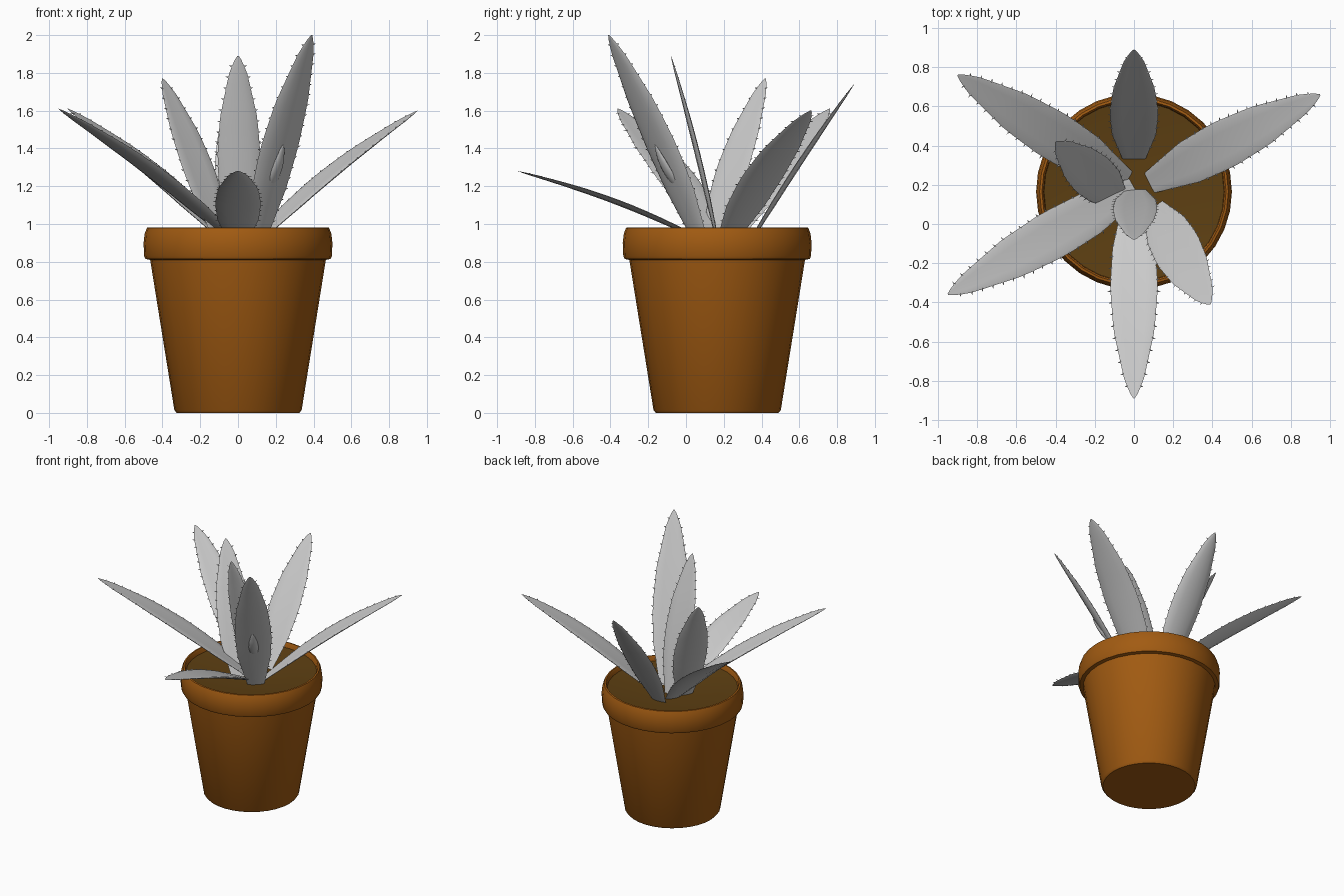
import bpy, bmesh, math
from mathutils import Vector

cube = bpy.data.objects.get("Cube")
if cube:
    bpy.data.objects.remove(cube)


def material(name, rgb):
    m = bpy.data.materials.new(name)
    m.use_nodes = True
    m.diffuse_color = (*rgb, 1)
    m.node_tree.nodes["Principled BSDF"].inputs["Base Color"].default_value = (*rgb, 1)
    return m


terracotta = material("terracotta", (0.36, 0.105, 0.006))
soil_brown = material("soil_brown", (0.11, 0.05, 0.006))
leaf_grey = material("leaf_grey", (0.6, 0.6, 0.6))


def finish(bm, name, mat, angle=40):
    bmesh.ops.recalc_face_normals(bm, faces=bm.faces)
    mesh = bpy.data.meshes.new(name)
    bm.to_mesh(mesh)
    bm.free()
    mesh.materials.append(mat)
    ob = bpy.data.objects.new(name, mesh)
    bpy.context.collection.objects.link(ob)
    bpy.ops.object.select_all(action="DESELECT")
    bpy.context.view_layer.objects.active = ob
    ob.select_set(True)
    bpy.ops.object.shade_smooth_by_angle(angle=math.radians(angle))
    return ob


def lathe(name, profile, mat, centre_y, sides=32):
    """Revolve (radius, height) points around the vertical pot axis."""
    bm = bmesh.new()
    verts = [bm.verts.new((r, centre_y, z)) for r, z in profile]
    edges = [bm.edges.new(pair) for pair in zip(verts, verts[1:])]
    bmesh.ops.spin(bm, geom=verts + edges, cent=(0, centre_y, 0), axis=(0, 0, 1),
                   angle=math.tau, steps=sides)
    bmesh.ops.remove_doubles(bm, verts=bm.verts, dist=0.0005)
    return finish(bm, name, mat)


# Pot with thick rounded rim, and sunken soil
POT_Y = 0.165
lathe("pot", [(0, 0), (0.325, 0), (0.337, 0.015), (0.465, 0.81), (0.49, 0.815),
              (0.497, 0.83), (0.5, 0.9), (0.494, 0.95), (0.482, 0.98), (0.47, 0.982),
              (0.462, 0.97), (0.455, 0.9), (0, 0.87)], terracotta, POT_Y)
lathe("soil", [(0.462, 0.945), (0, 0.885)], soil_brown, POT_Y)

OUTLINE = [(0, 0.45), (0.25, 0.9), (0.45, 1), (0.67, 0.86), (0.9, 0.43), (0.97, 0.2), (1, 0.03)]


def outline(t):
    for (a, u), (b, v) in zip(OUTLINE, OUTLINE[1:]):
        if t <= b:
            return u + (v - u) * (t - a) / (b - a)
    return OUTLINE[-1][1]


def leaf(name, base, tip, half, azimuth=None, droop=0.03, thick=0.014, teeth=True):
    """Lens-section blade along a slightly arched axis, with tiny edge teeth."""
    base, tip = Vector(base), Vector(tip)
    axis = tip - base
    az = math.atan2(axis.y, axis.x) if azimuth is None else math.radians(azimuth)
    side = Vector((-math.sin(az), math.cos(az), 0))
    side = (side - axis * side.dot(axis) / axis.length_squared).normalized()
    up = axis.cross(side).normalized()
    steps, ring = 16, 12

    def point(t, across, lift):
        centre = base + axis * t + up * droop * math.sin(math.pi * t)
        w = half * outline(t)
        return centre + side * across * w + up * (lift * thick * outline(t) + 0.1 * w * across ** 2)

    bm = bmesh.new()
    rings = []
    for i in range(steps + 1):
        t = 1 - (1 - i / steps) ** 1.4
        rings.append([bm.verts.new(point(t, math.cos(k * math.tau / ring),
                                         math.sin(k * math.tau / ring))) for k in range(ring)])
    for a, b in zip(rings, rings[1:]):
        for k in range(ring):
            n = (k + 1) % ring
            bm.faces.new((a[k], a[n], b[n], b[k]))
    bm.faces.new(rings[0])
    bm.faces.new(rings[-1])

    # Teeth along both edges
    if teeth:
        along = axis.normalized()
        count = int(axis.length / 0.06)
        for s in (-1, 1):
            for i in range(2, count):
                p = point(i / count, s, 0) - side * s * 0.004
                root = [bm.verts.new(p + d) for d in (along * 0.006, up * 0.004, along * -0.006)]
                end = bm.verts.new(p + side * s * 0.018 + along * 0.006)
                for j in range(3):
                    bm.faces.new((root[j], root[(j + 1) % 3], end))
                bm.faces.new(root)
    return finish(bm, name, leaf_grey, 60)


# Outer leaves
leaf("back_leaf", (0, 0.33, 0.89), (0, 0.89, 1.74), 0.125, droop=0.01)
leaf("front_leaf", (0, 0.12, 0.9), (0, -0.89, 1.28), 0.122)
leaf("back_left_leaf", (0.08, 0.21, 0.89), (0.95, 0.66, 1.6), 0.125)
leaf("back_right_leaf", (-0.04, 0.22, 0.89), (-0.9, 0.76, 1.61), 0.125)
leaf("front_right_leaf", (0, 0.18, 0.89), (-0.95, -0.36, 1.61), 0.125)

# Upright inner leaves
leaf("tall_front_left_leaf", (0.1, 0.08, 0.89), (0.39, -0.41, 2.0), 0.13, -50, 0.01)
leaf("upright_back_right_leaf", (-0.08, 0.13, 0.89), (-0.4, 0.42, 1.77), 0.12, 135, 0.01)
leaf("upright_centre_leaf", (0.01, 0.17, 0.89), (0, -0.08, 1.89), 0.115, -90, 0.01)
leaf("young_leaf", (0.165, -0.035, 1.18), (0.24, -0.165, 1.42), 0.035, -50, -0.012, 0.012, False)
